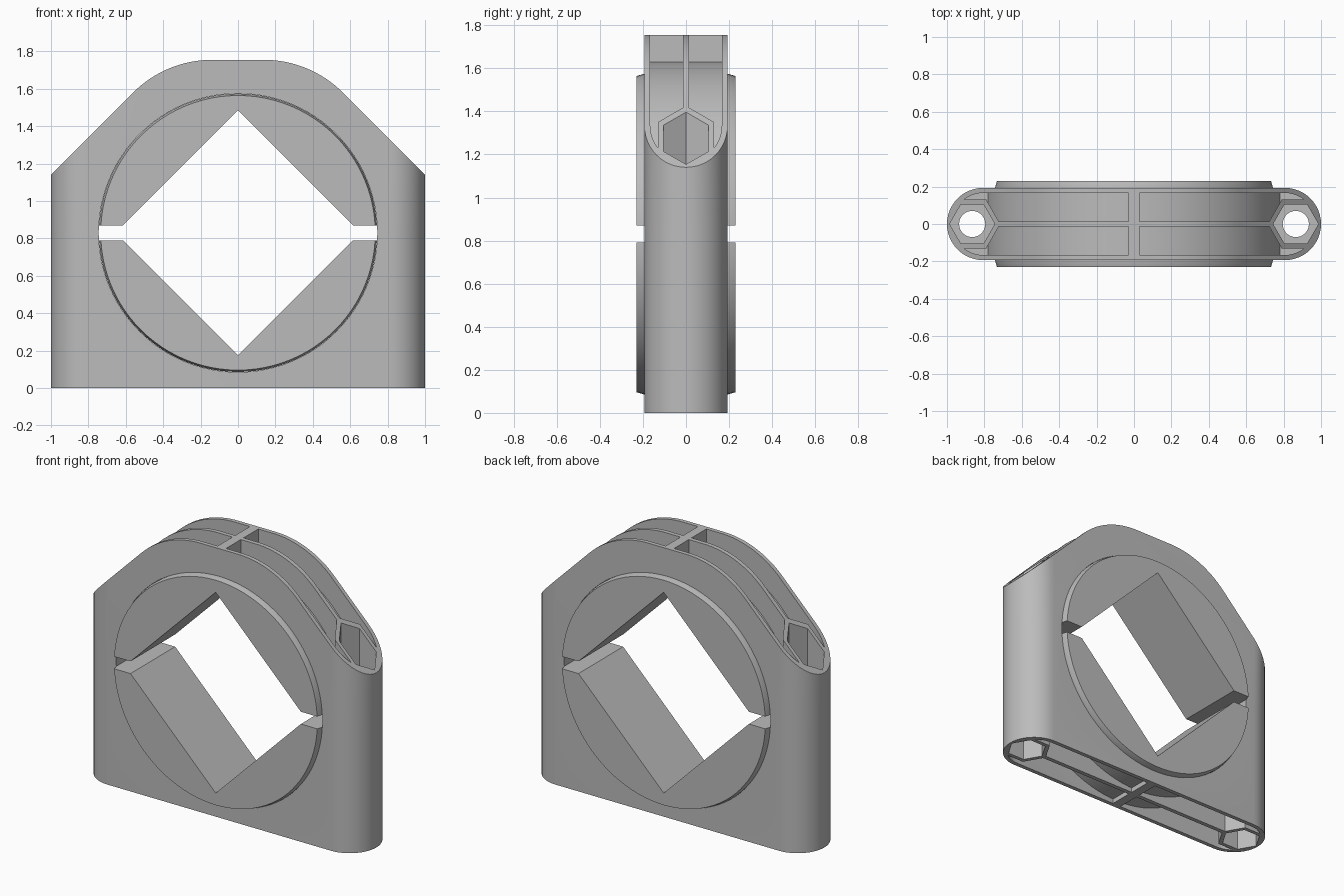
import bpy
import bmesh
import math
from mathutils import Vector

if "Cube" in bpy.data.objects:
    bpy.data.objects.remove(bpy.data.objects["Cube"], do_unlink=True)

AXIS_Z = 0.83     # height of the bore axis and of the split
DEPTH = 0.193     # half thickness of the housing
BORE = 0.745
BOLT_X = 0.865

grey = bpy.data.materials.new("plain grey")
grey.use_nodes = True
grey.diffuse_color = (0.5, 0.5, 0.5, 1)
grey.node_tree.nodes["Principled BSDF"].inputs["Base Color"].default_value = (0.5, 0.5, 0.5, 1)


def prism(name, points, axis, low, high):
    """Extrude a 2D outline along y (points are x, z) or z (points are x, y)."""
    bm = bmesh.new()

    def place(p, t):
        return Vector((p[0], t, p[1])) if axis == "y" else Vector((p[0], p[1], t))

    face = bm.faces.new([bm.verts.new(place(p, low)) for p in points])
    moved = bmesh.ops.extrude_face_region(bm, geom=[face])["geom"]
    shift = place((0, 0), high - low)
    bmesh.ops.translate(bm, vec=shift, verts=[v for v in moved if isinstance(v, bmesh.types.BMVert)])
    bmesh.ops.recalc_face_normals(bm, faces=bm.faces)
    mesh = bpy.data.meshes.new(name)
    bm.to_mesh(mesh)
    bm.free()
    mesh.materials.append(grey)
    ob = bpy.data.objects.new(name, mesh)
    bpy.context.collection.objects.link(ob)
    return ob


def box(name, x, y, z):
    return prism(name, [(x[0], y[0]), (x[1], y[0]), (x[1], y[1]), (x[0], y[1])], "z", *z)


def arc(cx, cy, r, start, end, n):
    angles = [math.radians(start + (end - start) * i / n) for i in range(n + 1)]
    return [(cx + r * math.cos(a), cy + r * math.sin(a)) for a in angles]


def circle(cx, cy, r, n=96):
    return arc(cx, cy, r, 0, 360, n)[:-1]


def stadium(r):
    c = 1 - DEPTH
    return arc(c, 0, r, -90, 90, 24) + arc(-c, 0, r, 90, 270, 24)


def combine(ob, cutter, operation="DIFFERENCE"):
    """Apply a boolean and throw the cutter away."""
    mod = ob.modifiers.new("cut", "BOOLEAN")
    mod.object, mod.operation, mod.solver = cutter, operation, "EXACT"
    bpy.context.view_layer.update()
    mesh = bpy.data.meshes.new_from_object(ob.evaluated_get(bpy.context.evaluated_depsgraph_get()))
    ob.modifiers.clear()
    ob.data = mesh
    bpy.data.objects.remove(cutter, do_unlink=True)


def smooth(ob):
    bpy.ops.object.select_all(action="DESELECT")
    ob.select_set(True)
    bpy.context.view_layer.objects.active = ob
    bpy.ops.object.shade_smooth_by_angle(angle=math.radians(25))


def housing(name, outline, bottom, top, nut_z):
    """Half clamp: rounded block with bore, ribbed pockets, nut seats and bolt holes."""
    ob = prism(name, outline, "y", -0.5, 0.5)
    combine(ob, prism("rounded_ends", stadium(DEPTH), "z", -0.5, 2.5), "INTERSECT")
    combine(ob, prism("bore", circle(0, AXIS_Z, BORE), "y", -0.6, 0.6))
    # Pocket volume, leaving bore wall, ribs and nut bosses standing
    pocket = prism("pocket", stadium(0.166), "z", bottom, top)
    combine(pocket, prism("bore_wall", circle(0, AXIS_Z, 0.8), "y", -0.6, 0.6))
    combine(pocket, box("long_rib", (-1.5, 1.5), (-0.014, 0.014), (-1, 3)))
    combine(pocket, box("cross_rib", (-0.03, 0.03), (-0.5, 0.5), (-1, 3)))
    for side in (-1, 1):
        combine(pocket, prism("boss", circle(side * BOLT_X, 0, 0.15, 6), "z", -1, 3))
    combine(ob, pocket)
    for side in (-1, 1):
        combine(ob, prism("nut_seat", circle(side * BOLT_X, 0, 0.121, 6), "z", *nut_z))
        combine(ob, prism("bolt_hole", circle(side * BOLT_X, 0, 0.07, 32), "z", -1, 3))
    smooth(ob)


# Housing halves
right_top = arc(0.137, 1.155, 0.6, 45, 90, 16)
left_top = [(-x, z) for x, z in reversed(right_top)]
upper_outline = [(-1, AXIS_Z), (1, AXIS_Z), (1, 1.14)] + right_top + left_top + [(-1, 1.14)]
lower_outline = [(-1, 0), (1, 0), (1, AXIS_Z), (-1, AXIS_Z)]
housing("upper_housing", upper_outline, 1.0, 2.5, (1.0, 2.5))
housing("lower_housing", lower_outline, -0.5, 0.66, (-0.5, 0.3))


def jaw(name, low, high):
    """Half disc with chamfered rims and a square V notch."""
    ob = prism(name, circle(0, AXIS_Z, BORE - 0.001), "y", -0.23, 0.23)
    bm = bmesh.new()
    bm.from_mesh(ob.data)
    caps = [f for f in bm.faces if len(f.verts) > 4]
    # Straight barrel between the tapered rims
    for y in (-0.195, 0.195):
        bmesh.ops.bisect_plane(bm, geom=bm.verts[:] + bm.edges[:] + bm.faces[:],
                               plane_co=(0, y, 0), plane_no=(0, 1, 0))
    taper = 0.735 / BORE
    for v in bm.verts:
        if abs(v.co.y) > 0.22:
            v.co.x *= taper
            v.co.z = AXIS_Z + (v.co.z - AXIS_Z) * taper
    bm.to_mesh(ob.data)
    bm.free()
    combine(ob, box("half", (-1, 1), (-1, 1), (low, high)), "INTERSECT")
    combine(ob, prism("v_notch", circle(0, AXIS_Z, 0.655, 4), "y", -0.6, 0.6))
    smooth(ob)


# Gripping jaws
jaw("upper_jaw", 0.87, 2)
jaw("lower_jaw", -1, 0.79)
